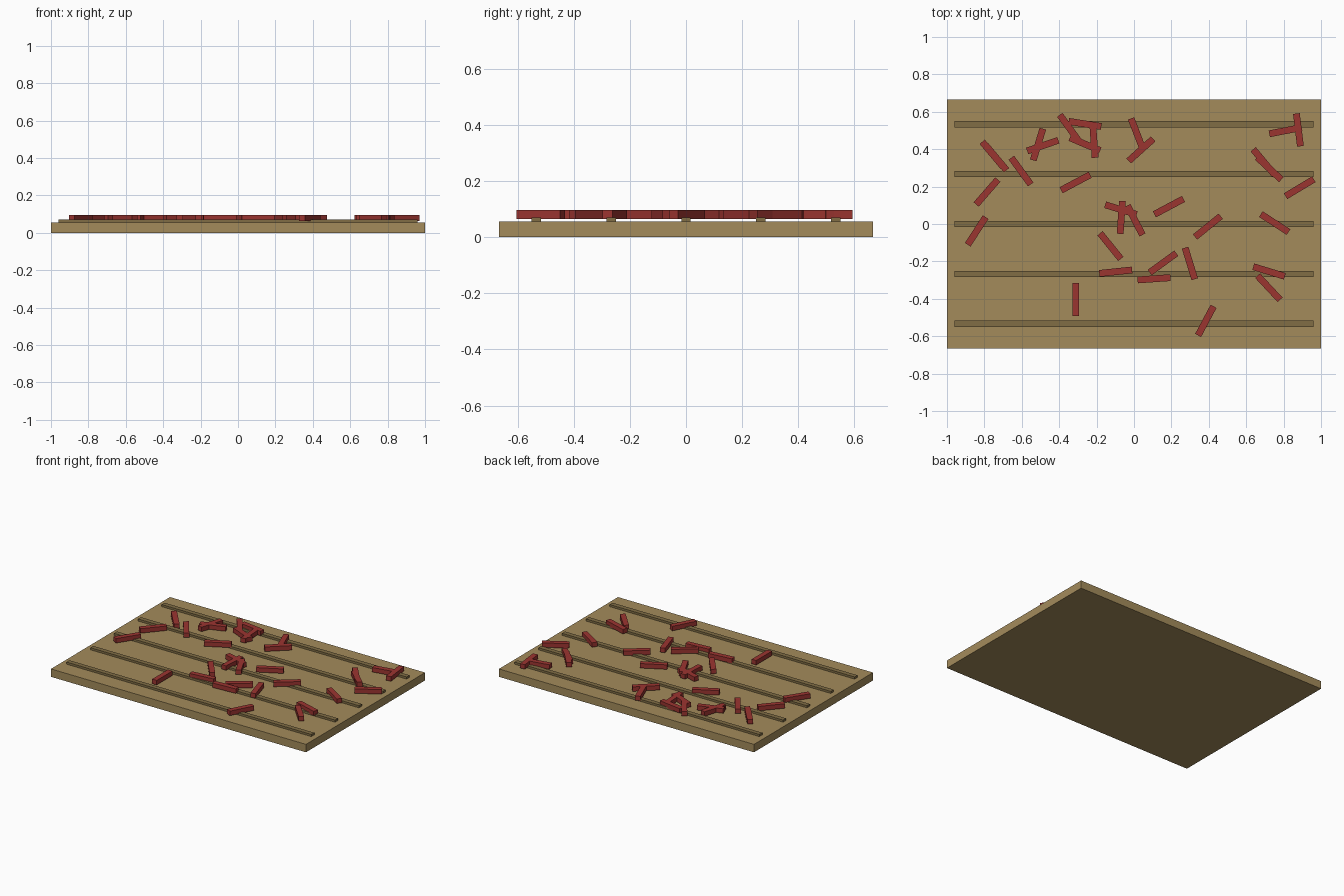
import bpy, math


def material(name, color):
    m = bpy.data.materials.new(name)
    m.diffuse_color = color
    return m


def box(name, size, center, mat, angle=0):
    bpy.ops.mesh.primitive_cube_add(size=1, location=center,
                                    rotation=(0, 0, math.radians(angle)))
    o = bpy.context.object
    o.name = name
    o.scale = size
    o.data.materials.append(mat)
    return o


tan = material("tan_board", (0.37, 0.26, 0.105, 1))
brown = material("brown_ridge", (0.22, 0.155, 0.06, 1))
red = material("red_stick", (0.33, 0.035, 0.03, 1))

# Flat board
box("board", (2, 1.333, 0.056), (0, 0, 0.028), tan)

# Five long ridges
for i in range(-2, 3):
    box("ridge", (1.92, 0.033, 0.017), (0, i * 0.2667, 0.0625), brown)

# Scattered sticks: x, y, angle in degrees
sticks = [
    (-.755, .372, -50), (-.738, .355, -50), (-.604, .283, -54),
    (-.786, .171, 49), (-.841, -.037, 57), (-.513, .425, 73),
    (-.488, .419, 19), (-.345, .512, -54), (-.262, .535, -9),
    (-.262, .427, -23), (-.214, .442, -86), (-.312, .222, 28),
    (.016, .482, -69), (.037, .396, 42), (.81, .499, 11),
    (.879, .503, -83), (.694, .332, -50), (.723, .297, -43),
    (.886, .194, 31), (.752, .005, -33), (.187, .093, 28),
    (.395, -.014, 39), (-.07, .077, -17), (-.068, .035, 86),
    (.005, .02, -63), (-.126, -.118, -51), (-.098, -.255, 6),
    (.155, -.208, 36), (.107, -.293, 4), (.299, -.211, -73),
    (-.312, -.403, 90), (.722, -.254, -17), (.721, -.341, -47),
    (.384, -.518, 62),
]
for x, y, a in sticks:
    box("stick", (0.176, 0.036, 0.032), (x, y, 0.08), red, a)
